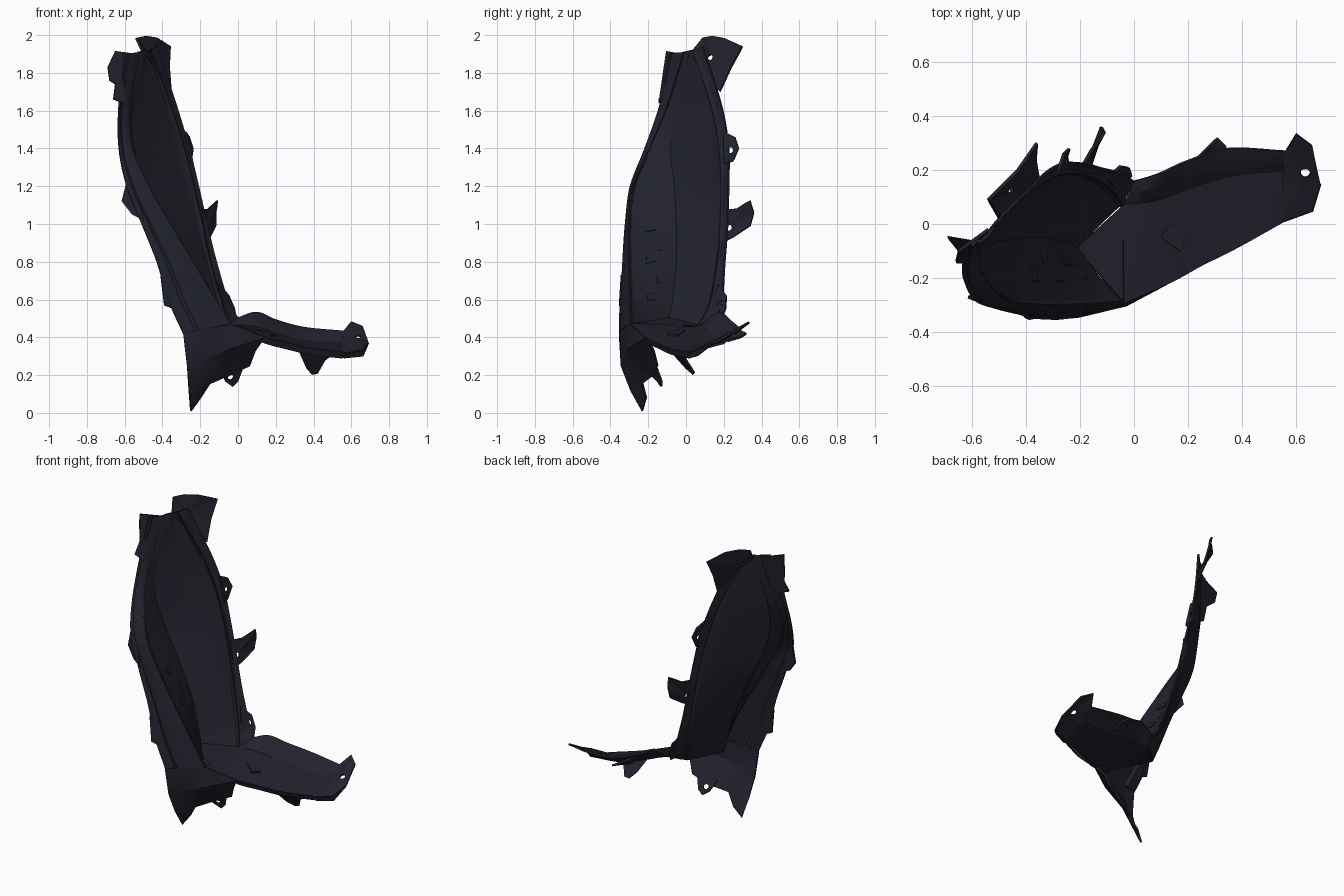
import bpy, bmesh, math
from mathutils import Vector as V

paint = bpy.data.materials.new("dark navy plastic")
paint.diffuse_color = (0.016, 0.016, 0.027, 1)
FACING = V((0.8, -0.55, 0.2)).normalized()


def finish(name, bm, thick=0.012, angle=28):
    bmesh.ops.remove_doubles(bm, verts=bm.verts, dist=0.0005)
    bmesh.ops.recalc_face_normals(bm, faces=bm.faces)
    me = bpy.data.meshes.new(name)
    bm.to_mesh(me)
    bm.free()
    ob = bpy.data.objects.new(name, me)
    bpy.context.collection.objects.link(ob)
    me.materials.append(paint)
    bpy.ops.object.select_all(action='DESELECT')
    ob.select_set(True)
    bpy.context.view_layer.objects.active = ob
    m = ob.modifiers.new("sheet", 'SOLIDIFY')
    m.thickness = thick
    m.offset = 0
    bpy.ops.object.modifier_apply(modifier=m.name)
    bpy.ops.object.shade_smooth_by_angle(angle=math.radians(angle))
    return ob


def smooth_rail(pts, k=6):
    """Curve through the points, k samples per span."""
    p = [V(q) for q in pts]
    p = [2 * p[0] - p[1]] + p + [2 * p[-1] - p[-2]]
    out = []
    for i in range(1, len(p) - 2):
        a, b, c, d = p[i - 1:i + 3]
        for j in range(k):
            t = j / k
            out.append(0.5 * (2 * b + (c - a) * t + (2 * a - 5 * b + 4 * c - d) * t * t
                              + (3 * b - a - 3 * c + d) * t ** 3))
    return out + [p[-2]]


def loft(name, rails):
    bm = bmesh.new()
    rows = [[bm.verts.new(q) for q in r] for r in rails]
    for a, b in zip(rows, rows[1:]):
        for i in range(len(a) - 1):
            bm.faces.new((a[i], a[i + 1], b[i + 1], b[i]))
    return finish(name, bm)


def facets(name, verts, faces):
    bm = bmesh.new()
    vs = [bm.verts.new(v) for v in verts]
    for f in faces:
        bm.faces.new([vs[i] for i in f])
    return finish(name, bm)


def tab(name, pts, hole=None, r=0.016, thick=0.012):
    """Sheet tab, with a round hole if a centre is given."""
    bm = bmesh.new()
    pts = [V(p) for p in pts]
    if hole is None:
        bm.faces.new([bm.verts.new(p) for p in pts])
    else:
        c, k = V(hole), 4
        outer = [p.lerp(q, j / k) for p, q in zip(pts, pts[1:] + pts[:1]) for j in range(k)]
        o = [bm.verts.new(p) for p in outer]
        h = [bm.verts.new(c + (p - c).normalized() * r) for p in outer]
        for i in range(len(o)):
            n = (i + 1) % len(o)
            bm.faces.new((o[i], o[n], h[n], h[i]))
    return finish(name, bm, thick)


# Long rails of the tall panel, top to bottom: outer flange, front ridge, inner valley, right border, edge
flange = smooth_rail([(-.60, -.08, 1.90), (-.63, -.14, 1.62), (-.63, -.21, 1.4), (-.59, -.28, 1.2),
                      (-.51, -.31, 1.0), (-.43, -.33, .8), (-.37, -.345, .6), (-.29, -.35, .42)])
ridge = smooth_rail([(-.52, -.01, 1.91), (-.575, -.10, 1.62), (-.56, -.19, 1.4), (-.475, -.28, 1.2),
                     (-.36, -.30, 1.0), (-.24, -.30, .8), (-.12, -.295, .6), (-.04, -.29, .47)])
valley = smooth_rail([(-.49, .025, 1.92), (-.555, -.05, 1.62), (-.555, -.08, 1.4), (-.50, -.06, 1.2),
                      (-.41, -.05, 1.0), (-.32, -.05, .8), (-.25, -.07, .6), (-.215, -.09, .5)])
leaf_r = smooth_rail([(-.47, .04, 1.92), (-.36, .14, 1.62), (-.29, .18, 1.4), (-.24, .19, 1.2),
                      (-.195, .185, 1.0), (-.15, .17, .8), (-.09, .13, .58), (-.04, .07, .46)])
edge_r = smooth_rail([(-.43, .09, 1.94), (-.325, .19, 1.62), (-.26, .225, 1.4), (-.21, .225, 1.2),
                      (-.165, .22, 1.0), (-.115, .205, .8), (-.05, .19, .58), (0, .16, .50)])


def between(a, b, t, off=(0, 0, 0)):
    return [p.lerp(q, t) + V(off) for p, q in zip(a, b)]


belly = between(flange, ridge, .35, (0, -.012, 0))
loft("front_band", [flange, between(flange, ridge, .25, (0, .004, 0)), belly,
                    between(flange, ridge, .7, (0, -.012, 0)), ridge])
loft("inner_wall", [ridge, between(ridge, valley, .06, (-.008, -.004, 0)),
                    between(ridge, valley, .5, (-.008, -.004, 0)), between(ridge, valley, .9), valley])
loft("leaf_panel", [valley] + [between(valley, leaf_r, t, FACING * d) for t, d in
     ((.1, -.002), (.3, -.006), (.5, -.008), (.75, -.010), (.95, -.010))] + [leaf_r])
loft("right_flange", [leaf_r, between(leaf_r, edge_r, .3, FACING * -.006), edge_r])

# Small raised pads on the inner wall
for n, (i, t) in enumerate(((24, .35), (27, .6), (29, .35), (32, .6), (35, .4))):
    a, b = between(ridge, valley, t, (-.004, 0, 0)), between(ridge, valley, t + .22, (-.004, 0, 0))
    tab(f"wall_pad_{n + 1}", [a[i], a[i + 1].lerp(a[i + 2], .3), b[i + 1], b[i]], thick=.016)

# Floor corner, faceted front corner and the skirt tucked under it
facets("corner_and_skirt", [
    (-.215, -.09, .50), (-.04, .07, .46), tuple(belly[-1]), (-.29, -.35, .42),
    (-.20, -.34, .28), (-.04, -.29, .47), (.14, -.21, .40),
    (-.27, -.34, .25), (-.26, -.29, .12), (-.25, -.23, .01), (-.20, -.21, .08),
    (-.15, -.23, .155), (-.05, -.17, .20), (.06, -.15, .25), (.09, -.17, .33), (-.03, -.30, .345)],
    [(0, 5, 1), (2, 3, 7, 4), (2, 4, 5), (4, 15, 5), (15, 6, 5), (4, 7, 8), (4, 8, 9), (4, 9, 10),
     (4, 10, 11), (4, 11, 12), (4, 12, 15), (15, 12, 13), (15, 13, 14), (15, 14, 6)])

# Low arm: rear rim, step, floor crease, front edge and lip
rim = smooth_rail([(0, .16, .50), (.10, .19, .53), (.20, .235, .49), (.35, .28, .45), (.56, .27, .43)])
step = smooth_rail([(-.02, .11, .48), (.08, .14, .51), (.20, .18, .465), (.35, .225, .425), (.56, .235, .41)])
floor = smooth_rail([(-.04, .07, .46), (.08, .09, .455), (.20, .13, .42), (.35, .175, .38), (.56, .20, .37)])
front = smooth_rail([(-.04, -.29, .47), (.14, -.21, .40), (.25, -.15, .37), (.38, -.085, .34), (.55, .01, .32)])
lip = between(front, front, 0, (0, .015, -.03))
loft("low_arm", [rim, step, floor, between(floor, front, .5), front, lip])
tab("arm_end", [(.56, .27, .43), (.60, .335, .48), (.66, .29, .455), (.69, .15, .37), (.66, .05, .33),
                (.55, .01, .31), (.55, .16, .37)], (.635, .19, .40), .018)
tab("arm_end_lip", [(.69, .15, .37), (.66, .05, .33), (.55, .01, .31), (.56, .02, .29), (.66, .06, .30)])
tab("arm_lower_tab", [(.32, -.08, .33), (.36, .0, .24), (.39, .04, .205), (.42, .045, .21),
                      (.46, .0, .28), (.50, -.01, .31)])
tab("arm_rear_tab", [(.23, .24, .46), (.31, .32, .42), (.34, .29, .40), (.34, .22, .38), (.26, .19, .40)],
    (.29, .25, .41), .014)
tab("arm_pad", [(.10, -.05, .435), (.17, -.10, .415), (.20, -.05, .405), (.13, 0, .43)], thick=.014)

# Fixing tabs around the panel edges
tab("top_tab", [(-.50, .02, 1.90), (-.54, .09, 1.985), (-.49, .14, 1.995), (-.43, .20, 1.985), (-.36, .30, 1.94),
                (-.365, .24, 1.83), (-.355, .18, 1.70), (-.42, .09, 1.80)], (-.46, .13, 1.88))
tab("upper_left_tab", [(-.54, -.02, 1.90), (-.65, -.10, 1.915), (-.69, -.05, 1.83), (-.68, -.06, 1.76),
                       (-.65, -.10, 1.74), (-.66, -.14, 1.66), (-.61, -.14, 1.64), (-.57, -.07, 1.7)])
tab("middle_left_tab", [(-.59, -.28, 1.22), (-.615, -.27, 1.12), (-.56, -.29, 1.05), (-.50, -.31, 1.02),
                        (-.54, -.28, 1.18)])
tab("low_left_tab", [(-.41, -.34, .73), (-.39, -.35, .57), (-.34, -.34, .55), (-.37, -.33, .70)])
tab("upper_right_tab", [(-.28, .20, 1.49), (-.26, .26, 1.46), (-.24, .28, 1.40), (-.25, .25, 1.33),
                        (-.24, .20, 1.32)], (-.255, .235, 1.39))
tab("middle_right_tab", [(-.20, .20, 1.08), (-.16, .27, 1.08), (-.11, .34, 1.125), (-.12, .36, 1.06),
                         (-.12, .34, .99), (-.15, .25, .93), (-.17, .19, .90)], (-.17, .23, .98))
tab("lower_right_tab", [(-.10, .17, .68), (-.05, .215, .62), (-.02, .21, .55), (-.01, .18, .49),
                        (-.07, .13, .53)], (-.05, .185, .58))
tab("skirt_tab", [(-.09, -.21, .23), (-.07, -.15, .17), (-.03, -.13, .14), (.0, -.13, .17), (.03, -.16, .25)],
    (-.04, -.155, .19))
